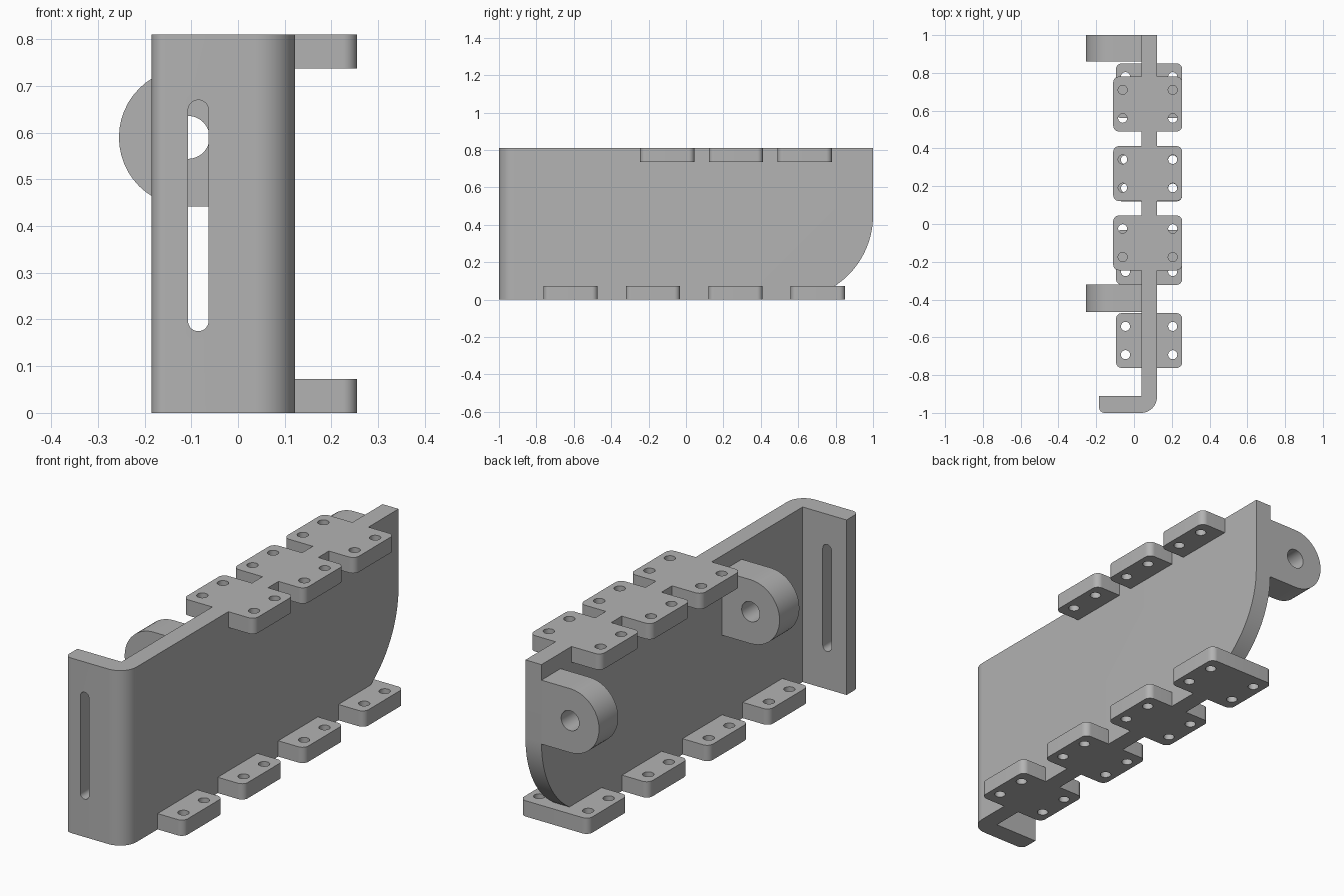
import bpy
import bmesh
import math
from mathutils import Vector

if "Cube" in bpy.data.objects:
    bpy.data.objects.remove(bpy.data.objects["Cube"])

GREY = (0.45, 0.45, 0.45, 1)
metal = bpy.data.materials.new("plain grey")
metal.use_nodes = True
metal.diffuse_color = GREY
metal.node_tree.nodes["Principled BSDF"].inputs["Base Color"].default_value = GREY


def outline(corners, steps=12):
    """Closed profile from (u, v, radius) right-angled corners."""
    pts = []
    for i, (u, v, r) in enumerate(corners):
        p = Vector((u, v))
        if r == 0:
            arc = [p]
        else:
            to_prev = (Vector(corners[i - 1][:2]) - p).normalized()
            to_next = (Vector(corners[(i + 1) % len(corners)][:2]) - p).normalized()
            centre = p + r * (to_prev + to_next)
            angles = [math.pi / 2 * k / steps for k in range(steps + 1)]
            arc = [centre - r * (to_next * math.cos(a) + to_prev * math.sin(a)) for a in angles]
        for q in arc:
            if not pts or (q - pts[-1]).length > 1e-5:
                pts.append(q)
    if (pts[0] - pts[-1]).length < 1e-5:
        pts.pop()
    return pts


def box(u0, u1, v0, v1, left=0, right=0):
    """Rectangle profile with rounded left and right ends."""
    return outline([(u0, v0, left), (u1, v0, right), (u1, v1, right), (u0, v1, left)])


def circle(u, v, r):
    return box(u - r, u + r, v - r, v + r, r, r)


def prism(name, loops, axis, lo, hi):
    """Extrude an outer loop and its hole loops along an axis."""
    place = {"x": lambda u, v, w: (w, u, v),
             "y": lambda u, v, w: (u, w, v),
             "z": lambda u, v, w: (u, v, w)}[axis]
    bm = bmesh.new()
    edges = []
    for loop in loops:
        vs = [bm.verts.new(place(p.x, p.y, lo)) for p in loop]
        edges += [bm.edges.new((vs[i - 1], vs[i])) for i in range(len(vs))]
    bmesh.ops.triangle_fill(bm, edges=edges, use_beauty=True)
    new = bmesh.ops.extrude_face_region(bm, geom=bm.faces[:], use_keep_orig=True)["geom"]
    bmesh.ops.translate(bm, verts=[g for g in new if isinstance(g, bmesh.types.BMVert)],
                        vec=place(0, 0, hi - lo))
    bmesh.ops.recalc_face_normals(bm, faces=bm.faces[:])
    mesh = bpy.data.meshes.new(name)
    bm.to_mesh(mesh)
    bm.free()
    mesh.materials.append(metal)
    obj = bpy.data.objects.new(name, mesh)
    bpy.context.collection.objects.link(obj)
    return obj


def activate(obj):
    bpy.ops.object.select_all(action="DESELECT")
    obj.select_set(True)
    bpy.context.view_layer.objects.active = obj


def smooth(obj):
    activate(obj)
    bpy.ops.object.shade_smooth_by_angle(angle=math.radians(30))


def cut(obj, cutter):
    cutter.hide_render = True
    mod = obj.modifiers.new("cut", "BOOLEAN")
    mod.operation = "DIFFERENCE"
    mod.solver = "EXACT"
    mod.object = cutter
    activate(obj)
    bpy.ops.object.modifier_apply(modifier=mod.name)
    bpy.data.objects.remove(cutter)


HEIGHT = 0.81
WALL_L, WALL_R = 0.04, 0.122
TAB = 0.073

# Bent wall with its front flange
bracket = prism("bent_wall", [outline([
    (-0.185, -1, 0.03), (WALL_R, -1, 0.085), (WALL_R, 1, 0), (WALL_L, 1, 0),
    (WALL_L, -0.91, 0), (-0.185, -0.91, 0)])], "z", 0, HEIGHT)

# Slot in the flange
cut(bracket, prism("slot_cutter", [box(-0.107, -0.063, 0.175, 0.67, 0.022, 0.022)],
                   "y", -1.1, -0.8))

# Rounded lower back corner of the wall
R = 0.45
cut(bracket, prism("corner_cutter", [outline([
    (1 - R, -0.1, 0), (1 - R, 0, 0), (1, 0, R), (1, R, 0), (1.1, R, 0), (1.1, -0.1, 0)],
    steps=24)], "x", -0.1, 0.3))
smooth(bracket)

# Pivot lugs with cross holes
for name, y0, y1 in (("front_lug", -0.465, -0.32), ("back_lug", 0.86, 1)):
    smooth(prism(name, [box(-0.255, WALL_L, 0.442, 0.738, 0.148, 0),
                        circle(-0.107, 0.59, 0.046)], "y", y0, y1))


def tab_pair(name, yc, x0, hole_x, z0, whole=False):
    """Drilled tabs on both sides of the wall, or one whole pad."""
    y0, y1 = yc - 0.145, yc + 0.145
    holes = [[circle(x, yc + d, 0.024) for d in (-0.075, 0.075)] for x in (hole_x, 0.205)]
    if whole:
        parts = [("pad", [box(x0, 0.255, y0, y1, 0.03, 0.03)] + holes[0] + holes[1])]
    else:
        parts = [("right", [box(x0, WALL_L, y0, y1, 0.03, 0)] + holes[0]),
                 ("left", [box(WALL_R, 0.255, y0, y1, 0, 0.03)] + holes[1])]
    for side, loops in parts:
        smooth(prism(f"{name}_{side}", loops, "z", z0, z0 + TAB))


# Mounting tabs along the top and bottom edges
for i, yc in enumerate((-0.1, 0.267, 0.635)):
    tab_pair(f"top_tab_{i + 1}", yc, -0.11, -0.06, HEIGHT - TAB)
for i, yc in enumerate((-0.617, -0.177, 0.265, 0.705)):
    tab_pair(f"bottom_tab_{i + 1}", yc, -0.095, -0.045, 0, whole=(i == 3))
